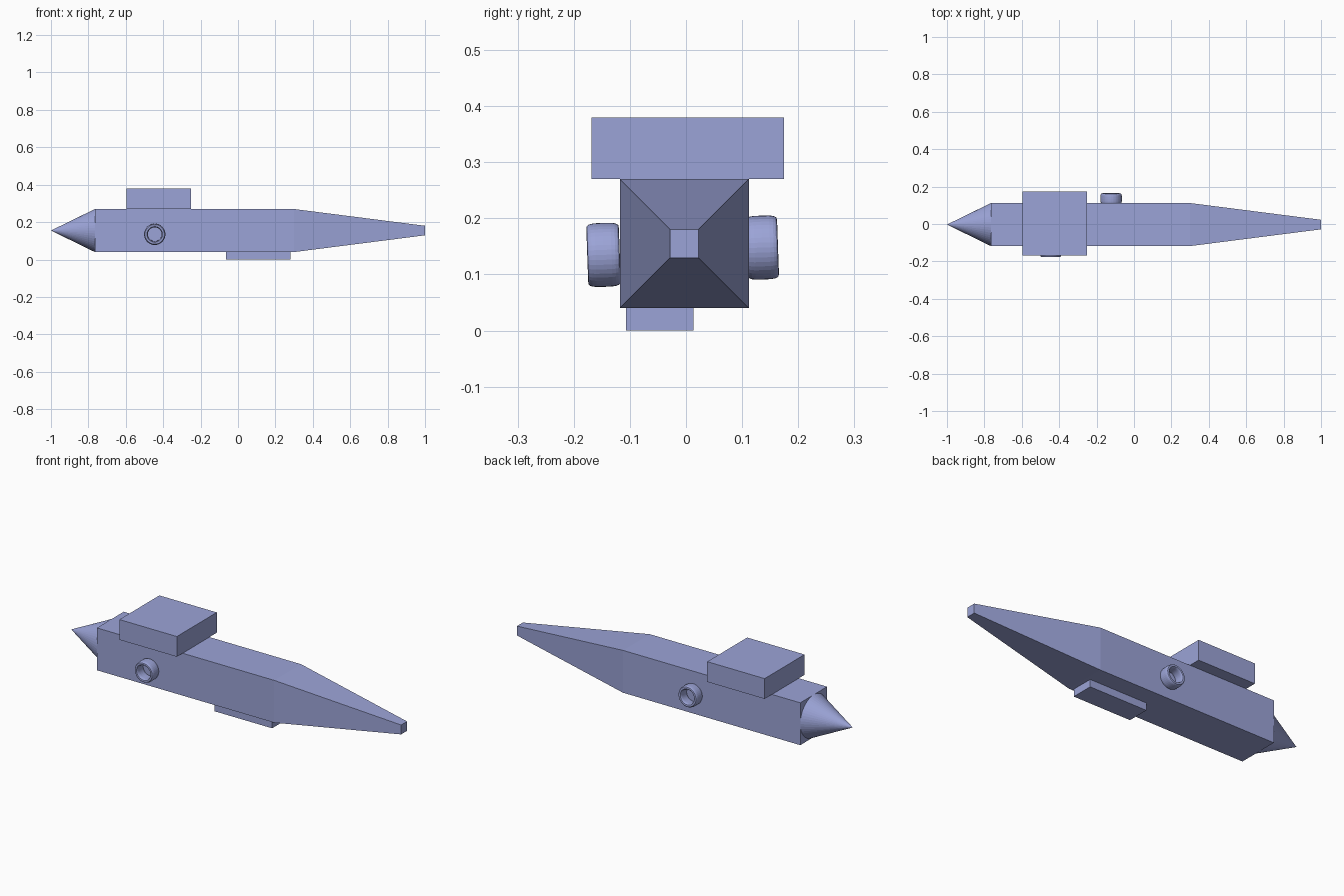
import bpy, bmesh, math
from mathutils import Matrix

if "Cube" in bpy.data.objects:
    bpy.data.objects.remove(bpy.data.objects["Cube"])

paint = bpy.data.materials.new("periwinkle_blue")
paint.diffuse_color = (0.33, 0.37, 0.68, 1)
paint.use_nodes = True
paint.node_tree.nodes["Principled BSDF"].inputs["Base Color"].default_value = paint.diffuse_color
CY, CZ = -0.003, 0.155  # long axis of the hull


def finish(name, bm):
    bmesh.ops.recalc_face_normals(bm, faces=bm.faces[:])
    mesh = bpy.data.meshes.new(name)
    bm.to_mesh(mesh)
    bm.free()
    mesh.materials.append(paint)
    obj = bpy.data.objects.new(name, mesh)
    bpy.context.collection.objects.link(obj)
    return obj


def skin(bm, rings, closed=False):
    n = len(rings[0])
    pairs = list(zip(rings, rings[1:])) + ([(rings[-1], rings[0])] if closed else [])
    for a, b in pairs:
        for i in range(n):
            j = (i + 1) % n
            bm.faces.new((a[i], a[j], b[j], b[i]))


def box(name, x0, x1, y0, y1, z0, z1):
    bm = bmesh.new()
    bmesh.ops.create_cube(bm, size=1)
    bmesh.ops.scale(bm, vec=(x1 - x0, y1 - y0, z1 - z0), verts=bm.verts)
    bmesh.ops.translate(bm, vec=((x0 + x1) / 2, (y0 + y1) / 2, (z0 + z1) / 2), verts=bm.verts)
    return finish(name, bm)


def side_ring(name, x, y, z, length, tilt):
    # short tube with rounded rims, axis along y
    bm = bmesh.new()
    mid, thick, segs = 0.047, 0.010, 40
    profile = []
    for k in range(20):
        t = 2 * math.pi * k / 20
        c, s = math.cos(t), math.sin(t)
        profile.append((mid + thick * math.copysign(abs(c) ** 0.6, c),
                        length / 2 * math.copysign(abs(s) ** 0.6, s)))
    rings = []
    for i in range(segs):
        a = 2 * math.pi * i / segs
        rings.append([bm.verts.new((r * math.cos(a), v, r * math.sin(a))) for r, v in profile])
    skin(bm, rings, closed=True)
    bmesh.ops.transform(bm, verts=bm.verts,
                        matrix=Matrix.Translation((x, y, z)) @ Matrix.Rotation(tilt, 4, 'X'))
    return finish(name, bm)


# Square hull with long tapered front
bm = bmesh.new()
rings = [[bm.verts.new((x, CY + sy * h, CZ + sz * h))
          for sy, sz in ((-1, -1), (1, -1), (1, 1), (-1, 1))]
         for x, h in ((-0.765, 0.115), (0.30, 0.115), (1.0, 0.0255))]
skin(bm, rings)
bm.faces.new(rings[0])
bm.faces.new(rings[-1])
finish("hull", bm)

# Pointed tail cone
bm = bmesh.new()
bmesh.ops.create_cone(bm, cap_ends=True, segments=48, radius1=0.115, radius2=0, depth=0.235)
bmesh.ops.transform(bm, verts=bm.verts,
                    matrix=Matrix.Translation((-0.8825, CY, CZ)) @ Matrix.Rotation(-math.pi / 2, 4, 'Y'))
finish("tail_cone", bm)

# Cabin block on top and skid plate below
box("top_block", -0.595, -0.25, -0.168, 0.175, 0.27, 0.38)
box("bottom_plate", -0.065, 0.28, -0.107, 0.013, 0.0, 0.04)

# Rings on the two sides
side_ring("front_side_ring", -0.445, -0.147, 0.135, 0.058, math.radians(2))
side_ring("back_side_ring", -0.122, 0.136, 0.148, 0.056, math.radians(2))
